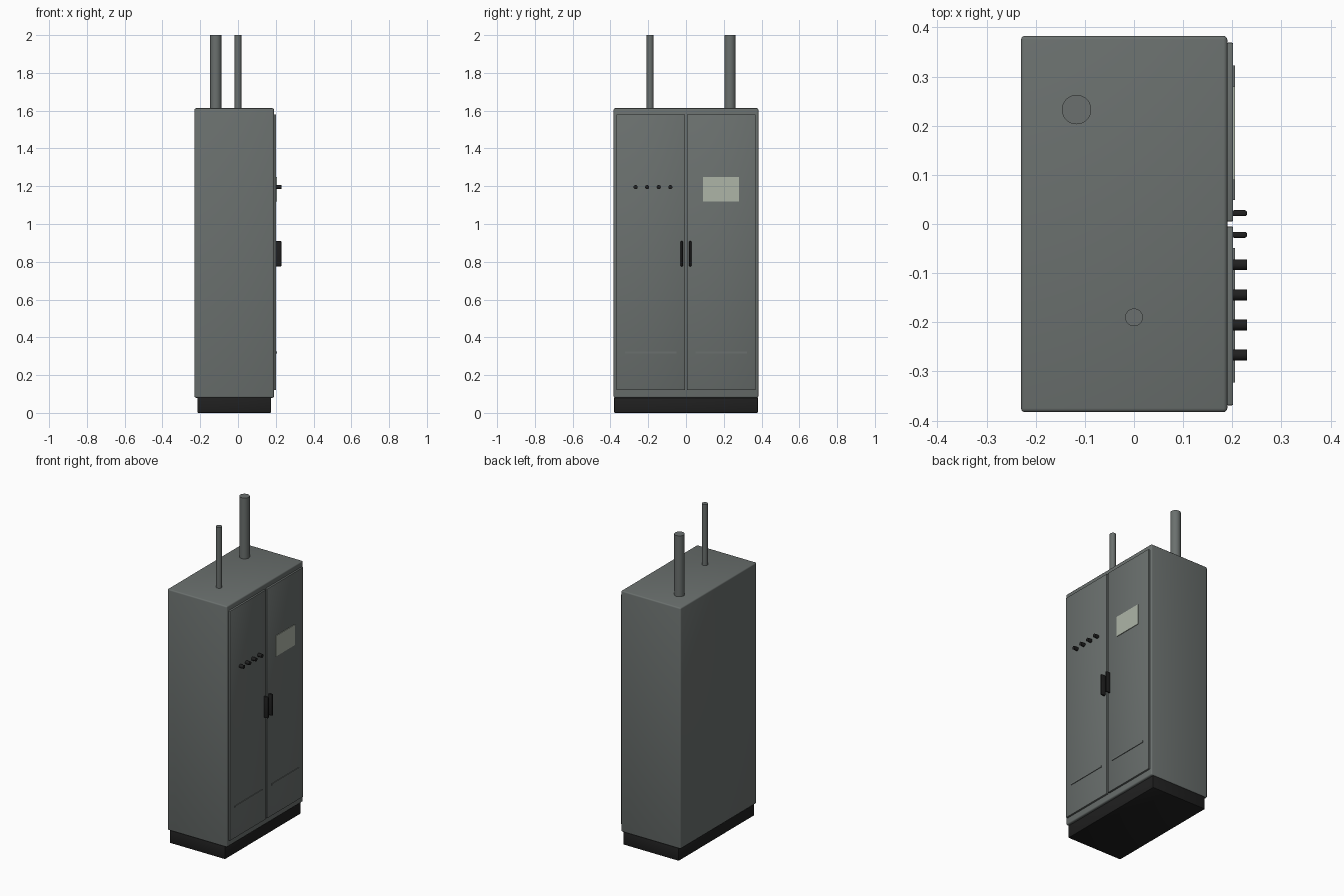
import bpy, math

if "Cube" in bpy.data.objects:
    bpy.data.objects.remove(bpy.data.objects["Cube"])


def material(name, rgb):
    m = bpy.data.materials.new(name)
    m.diffuse_color = (*rgb, 1)
    m.use_nodes = True
    m.node_tree.nodes["Principled BSDF"].inputs["Base Color"].default_value = m.diffuse_color
    return m


grey = material("cabinet grey", (0.145, 0.162, 0.156))
black = material("black", (0.014, 0.014, 0.014))
pale = material("pale panel", (0.42, 0.46, 0.39))


def finish(ob, name, mat):
    ob.name = name
    ob.data.materials.append(mat)
    bpy.ops.object.shade_smooth_by_angle(angle=math.radians(35))
    return ob


def box(name, x, y, z, mat, bevel=0.0, segments=2):
    """Box from (min, max) pairs, with optional rounded edges."""
    bpy.ops.mesh.primitive_cube_add(
        size=1, location=[(a + b) / 2 for a, b in (x, y, z)])
    ob = bpy.context.object
    ob.scale = [b - a for a, b in (x, y, z)]
    bpy.ops.object.transform_apply(location=False, rotation=False, scale=True)
    if bevel:
        mod = ob.modifiers.new("rounded edges", 'BEVEL')
        mod.width = bevel
        mod.segments = segments
        bpy.ops.object.modifier_apply(modifier=mod.name)
    return finish(ob, name, mat)


def rod(name, centre, radius, length, mat, axis='Z'):
    rot = (0, math.pi / 2, 0) if axis == 'X' else (0, 0, 0)
    bpy.ops.mesh.primitive_cylinder_add(
        vertices=32, radius=radius, depth=length, location=centre, rotation=rot)
    return finish(bpy.context.object, name, mat)


# Plinth and main body
box("plinth", (-0.215, 0.175), (-0.38, 0.38), (0, 0.082), black, 0.004)
box("cabinet_body", (-0.23, 0.19), (-0.383, 0.383), (0.08, 1.613), grey, 0.008, 3)

# Double doors with handles and low trim ledges
for side, s in (("left", -1), ("right", 1)):
    def span(a, b):
        return tuple(sorted((s * a, s * b)))
    box(side + "_door", (0.188, 0.202), span(0.005, 0.369), (0.12, 1.58), grey, 0.003)
    box(side + "_handle", (0.2, 0.23), span(0.016, 0.028), (0.775, 0.91), black, 0.004, 3)
    box(side + "_ledge", (0.2, 0.206), span(0.049, 0.323), (0.315, 0.325), grey)

# Display panel on one door
box("display_panel", (0.2, 0.206), (0.09, 0.28), (1.12, 1.25), pale)

# Row of knobs on the other door
for i in range(4):
    rod(f"knob_{i + 1}", (0.215, -0.083 - i * 0.0613, 1.195), 0.011, 0.03, black, 'X')

# Conduits rising from the roof
rod("large_conduit", (-0.117, 0.233, 1.8), 0.03, 0.4, grey)
rod("small_conduit", (0.0, -0.19, 1.8), 0.018, 0.4, grey)
